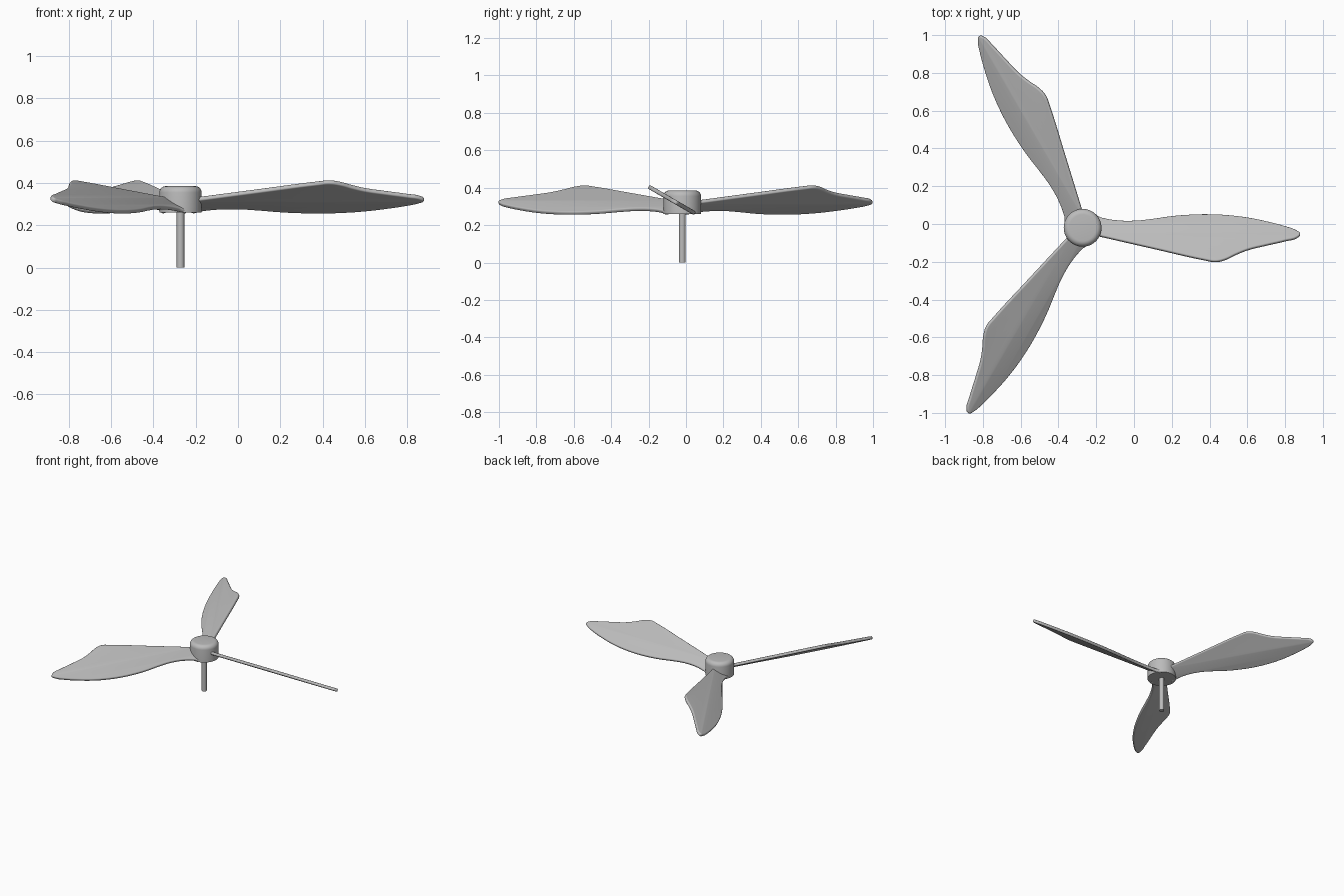
import bpy
import bmesh
from math import cos, sin, pi, radians
from mathutils import Matrix

cube = bpy.data.objects.get("Cube")
if cube:
    bpy.data.objects.remove(cube)

HUB = (-0.272, -0.02)
PITCH = radians(30)

grey = bpy.data.materials.new("light grey")
grey.use_nodes = True
colour = (0.5, 0.5, 0.5, 1)
grey.diffuse_color = colour
grey.node_tree.nodes["Principled BSDF"].inputs["Base Color"].default_value = colour


def add_mesh(name, mesh):
    obj = bpy.data.objects.new(name, mesh)
    bpy.context.collection.objects.link(obj)
    mesh.materials.clear()
    mesh.materials.append(grey)
    bpy.ops.object.select_all(action="DESELECT")
    obj.select_set(True)
    bpy.context.view_layer.objects.active = obj
    bpy.ops.object.shade_smooth_by_angle(angle=radians(35))
    return obj


def lathe(name, profile, sides):
    """Turn a radius/height profile about the vertical axis of the hub."""
    bm = bmesh.new()
    rings = [[bm.verts.new((r * cos(2 * pi * i / sides), r * sin(2 * pi * i / sides), z))
              for i in range(sides)] for r, z in profile]
    for low, high in zip(rings, rings[1:]):
        for i in range(sides):
            j = (i + 1) % sides
            bm.faces.new((low[i], low[j], high[j], high[i]))
    bm.faces.new(rings[0][::-1])
    bm.faces.new(rings[-1])
    mesh = bpy.data.meshes.new(name)
    bm.to_mesh(mesh)
    bm.free()
    obj = add_mesh(name, mesh)
    obj.location = (*HUB, 0)
    return obj


# Hub with a rounded top rim, and the shaft below it
rim = [(0.07 + 0.03 * cos(a * pi / 12), 0.355 + 0.03 * sin(a * pi / 12)) for a in range(7)]
lathe("hub", [(0.1, 0.26)] + rim, 64)
lathe("shaft", [(0.018, 0), (0.018, 0.27)], 32)

# Blade outline seen from above, for the blade pointing to +x
outline = [(-0.22, 0.045), (-0.17, 0.031), (-0.1, 0.018), (0, 0.015), (0.1, 0.025),
           (0.2, 0.039), (0.3, 0.047), (0.4, 0.049), (0.5, 0.044), (0.6, 0.032),
           (0.7, 0.012), (0.8, -0.014), (0.86, -0.036), (0.88, -0.053), (0.866, -0.071),
           (0.8, -0.09), (0.7, -0.113), (0.6, -0.138), (0.54, -0.162), (0.48, -0.19),
           (0.43, -0.2), (0.38, -0.192), (0.1, -0.129), (-0.18, -0.065), (-0.22, -0.056)]

# A filled flat curve with rounded edges makes the blade plate
curve = bpy.data.curves.new("blade_outline", "CURVE")
curve.dimensions = "2D"
curve.fill_mode = "BOTH"
curve.resolution_u = 6
curve.extrude = 0.003
curve.bevel_depth = 0.008
curve.bevel_resolution = 3
curve.offset = -0.008
spline = curve.splines.new("BEZIER")
spline.bezier_points.add(len(outline) - 1)
spline.use_cyclic_u = True
for point, (x, y) in zip(spline.bezier_points, outline):
    point.co = (x - HUB[0], (y - HUB[1]) / cos(PITCH), 0)
    point.handle_left_type = point.handle_right_type = "AUTO"
helper = bpy.data.objects.new("blade_outline", curve)
bpy.context.collection.objects.link(helper)
bpy.context.view_layer.update()
evaluated = helper.evaluated_get(bpy.context.evaluated_depsgraph_get())
blade_mesh = bpy.data.meshes.new_from_object(evaluated)
bpy.data.objects.remove(helper)

# Weld the plate and its rounded edge together
bm = bmesh.new()
bm.from_mesh(blade_mesh)
bmesh.ops.remove_doubles(bm, verts=bm.verts, dist=0.0002)
bmesh.ops.recalc_face_normals(bm, faces=bm.faces)
bm.to_mesh(blade_mesh)
bm.free()

# Three pitched blades around the hub
for k, name in enumerate(("left_blade", "back_right_blade", "front_right_blade")):
    blade = add_mesh(name, blade_mesh.copy())
    blade.matrix_world = (Matrix.Translation((*HUB, 0.302))
                          @ Matrix.Rotation(k * 2 * pi / 3, 4, "Z")
                          @ Matrix.Rotation(-PITCH, 4, "X"))
